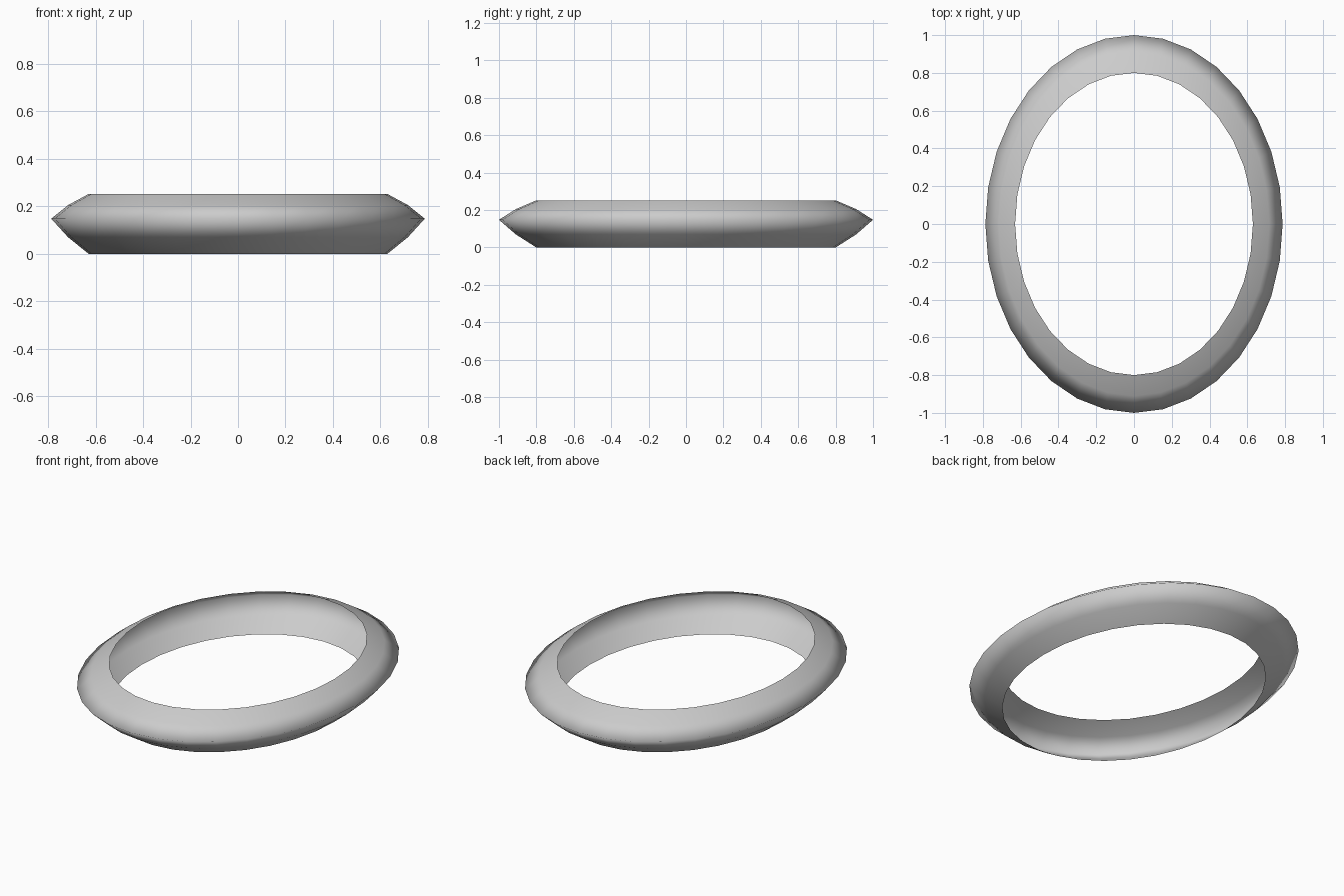
import bpy, bmesh, math

if "Cube" in bpy.data.objects:
    bpy.data.objects.remove(bpy.data.objects["Cube"])

SIDES = 32
X_RATIO = 0.787  # oval width relative to its length

# Half-open rim profile: (radius along y, height), bottom to top
PROFILE = [(0.80, 0.0), (0.91, 0.07), (1.0, 0.148), (0.91, 0.205), (0.80, 0.252)]

# Oval ring shell, open on its inner side
bm = bmesh.new()
loops = []
for r, z in PROFILE:
    loops.append([bm.verts.new((X_RATIO * r * math.cos(2 * math.pi * i / SIDES),
                                r * math.sin(2 * math.pi * i / SIDES), z))
                  for i in range(SIDES)])
for low, high in zip(loops, loops[1:]):
    for i in range(SIDES):
        j = (i + 1) % SIDES
        face = bm.faces.new((low[i], low[j], high[j], high[i]))
        face.smooth = True

mesh = bpy.data.meshes.new("oval_ring")
bm.to_mesh(mesh)
bm.free()
ring = bpy.data.objects.new("oval_ring", mesh)
bpy.context.collection.objects.link(ring)
